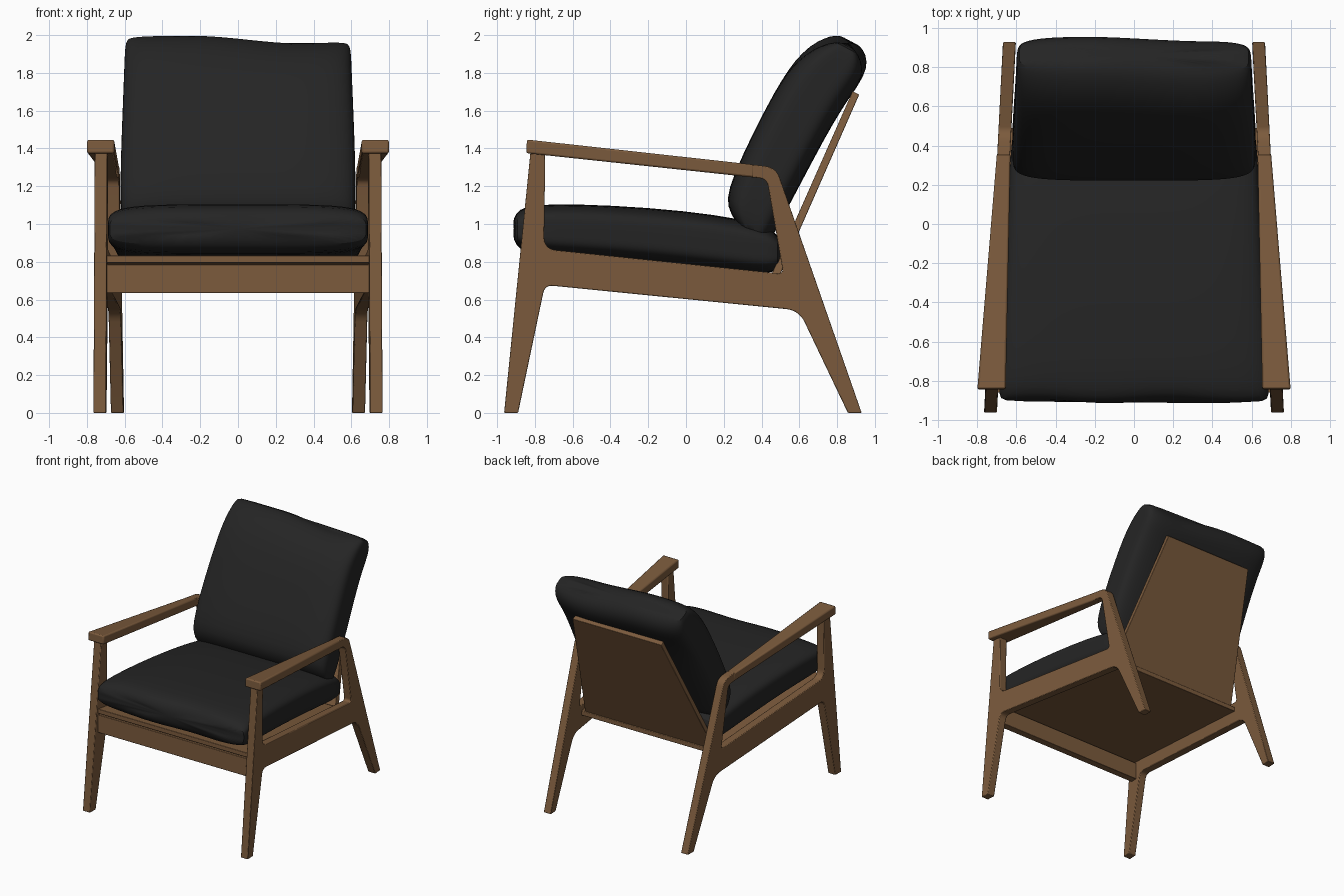
import bpy, bmesh, math
from mathutils import Vector

cube = bpy.data.objects.get("Cube")
if cube:
    bpy.data.objects.remove(cube, do_unlink=True)


def material(name, rgb, rough):
    m = bpy.data.materials.new(name)
    m.use_nodes = True
    m.diffuse_color = (*rgb, 1)
    b = m.node_tree.nodes["Principled BSDF"]
    b.inputs["Base Color"].default_value = (*rgb, 1)
    b.inputs["Roughness"].default_value = rough
    return m


wood = material("walnut wood", (0.2, 0.104, 0.046), 0.6)
fabric = material("black fabric", (0.018, 0.018, 0.018), 0.9)


def finish(name, bm, mat, bevel=0.0, mirror=False):
    bmesh.ops.recalc_face_normals(bm, faces=bm.faces)
    mesh = bpy.data.meshes.new(name)
    bm.to_mesh(mesh)
    bm.free()
    mesh.materials.append(mat)
    ob = bpy.data.objects.new(name, mesh)
    bpy.context.collection.objects.link(ob)
    if bevel:
        mod = ob.modifiers.new("Soft edges", 'BEVEL')
        mod.width, mod.segments = bevel, 2
        mod.limit_method, mod.angle_limit = 'ANGLE', math.radians(40)
    if mirror:
        ob.modifiers.new("Other side", 'MIRROR')
    bpy.ops.object.select_all(action='DESELECT')
    ob.select_set(True)
    bpy.context.view_layer.objects.active = ob
    bpy.ops.object.shade_smooth_by_angle(angle=math.radians(35))
    return ob


def rounded(points, steps=7):
    """Round each corner (y, z, trim) of a closed outline."""
    out = []
    for i, (y, z, trim) in enumerate(points):
        p = Vector((y, z))
        if not trim:
            out.append(p)
            continue
        a = p + (Vector(points[i - 1][:2]) - p).normalized() * trim
        b = p + (Vector(points[(i + 1) % len(points)][:2]) - p).normalized() * trim
        for k in range(steps + 1):
            t = k / steps
            out.append(a * (1 - t) ** 2 + p * 2 * t * (1 - t) + b * t * t)
    return out


def prism(name, outline, span, bevel, mirror=False):
    """Side outline in y, z given width by span(y, z) -> (x0, x1)."""
    bm = bmesh.new()
    sides = [[bm.verts.new((span(y, z)[k], y, z)) for y, z in outline] for k in (0, 1)]
    bm.faces.new(sides[0])
    bm.faces.new(sides[1][::-1])
    n = len(outline)
    for i in range(n):
        j = (i + 1) % n
        bm.faces.new((sides[0][i], sides[1][i], sides[1][j], sides[0][j]))
    return finish(name, bm, wood, bevel, mirror)


def frame_x(y):
    """Centre of the side frame, which narrows to the rear."""
    return 0.732 - 0.051 * (y + 0.95)


def between(y, z):
    w = frame_x(y) - 0.03
    return -w, w


# Side frames: both legs, seat rail and the bend into the arm
frame = [(-0.963, 0, 0), (-0.823, 1.385, 0), (-0.745, 1.375, 0),
         (-0.752, 0.868, 0.065), (0.515, 0.736, 0.03), (0.428, 1.239, 0.04),
         (0.35, 1.247, 0), (0.35, 1.3145, 0), (0.477, 1.3, 0.06),
         (0.93, 0, 0), (0.857, 0, 0), (0.598, 0.543, 0.07),
         (-0.747, 0.677, 0.045), (-0.889, 0, 0)]
prism("side_frames", rounded(frame),
      lambda y, z: (frame_x(y) - 0.033, frame_x(y) + 0.033), 0.005, True)

# Armrests: wide at the front, tapering into the frame
arm = [(-0.846, 1.375), (-0.842, 1.447), (0.36, 1.314), (0.36, 1.246)]


def arm_span(y, z):
    t = (y + 0.845) / 1.205
    return 0.655 - 0.024 * t, 0.8 - 0.1 * t


prism("armrests", [Vector(p) for p in arm], arm_span, 0.01, True)

# Front rail, seat board and back board
prism("front_rail", [Vector(p) for p in
      ((-0.86, 0.635), (-0.86, 0.785), (-0.8, 0.78), (-0.8, 0.635))], between, 0.004)
prism("seat_board", [Vector(p) for p in
      ((-0.86, 0.795), (-0.86, 0.833), (0.49, 0.695), (0.49, 0.657))], between, 0.004)


def back_span(y, z):
    w = 0.6 - 0.19 * (z - 0.69)
    return -w, w


prism("back_board", [Vector(p) for p in
      ((0.48, 0.69), (0.917, 1.685), (0.882, 1.703), (0.438, 0.7))], back_span, 0.004)


def cushion(name, origin, along, normal, stations, sag, power=5, ring=56):
    """Loft of soft rectangles; station = (distance, offset, half width, half thickness)."""
    origin, along, normal = Vector(origin), Vector(along), Vector(normal)
    bm = bmesh.new()
    rows = []
    for s, off, hw, ht in stations:
        row = []
        for k in range(ring):
            a = math.tau * k / ring
            c, d = math.cos(a), math.sin(a)
            r = (abs(c) ** power + abs(d) ** power) ** (-1 / power)
            x = hw * r * c
            p = origin + along * (s + sag(x, s)) + normal * (off + ht * r * d)
            row.append(bm.verts.new((x, p.x, p.y)))
        rows.append(row)
    for a, b in zip(rows, rows[1:]):
        for k in range(ring):
            j = (k + 1) % ring
            bm.faces.new((a[k], a[j], b[j], b[k]))
    bm.faces.new(rows[0])
    bm.faces.new(rows[-1])
    ob = finish(name, bm, fabric)
    sub = ob.modifiers.new("Smooth", 'SUBSURF')
    sub.levels = sub.render_levels = 1
    for poly in ob.data.polygons:
        poly.use_smooth = True


# Seat cushion, running front to back
cushion("seat_cushion", (0, 0), (1, 0), (0, 1),
        [(-0.912, 0.975, 0.655, 0.03), (-0.895, 0.972, 0.68, 0.085),
         (-0.85, 0.972, 0.692, 0.122), (-0.72, 0.972, 0.686, 0.135),
         (-0.4, 0.96, 0.67, 0.14), (0, 0.925, 0.648, 0.145),
         (0.3, 0.885, 0.633, 0.14), (0.44, 0.86, 0.623, 0.125),
         (0.49, 0.85, 0.61, 0.09), (0.505, 0.845, 0.58, 0.03)],
        lambda x, s: 0.008 * math.sin(9 * x) if s < -0.8 else 0)


# Back cushion, leaning, with its top edge sagging to one side
def top_sag(x, s):
    t = min(max((x + 0.25) / 0.6, 0), 1)
    w = min(max((s - 0.2) / 0.5, 0), 1)
    lift = 0.02 * max(x - 0.35, 0) / 0.25
    return w * (lift - 0.048 * t * t * (3 - 2 * t))


cushion("back_cushion", (0.45, 1.285), (0.47, 0.883), (-0.883, 0.47),
        [(-0.36, -0.08, 0.57, 0.03), (-0.335, -0.065, 0.6, 0.095),
         (-0.28, -0.03, 0.615, 0.145), (-0.2, -0.01, 0.622, 0.162),
         (0, 0, 0.622, 0.172), (0.3, 0.004, 0.612, 0.175),
         (0.45, -0.002, 0.607, 0.176), (0.57, -0.012, 0.603, 0.174),
         (0.68, -0.037, 0.6, 0.165), (0.75, -0.05, 0.597, 0.13),
         (0.793, -0.05, 0.588, 0.085), (0.808, -0.05, 0.565, 0.03)],
        top_sag)
